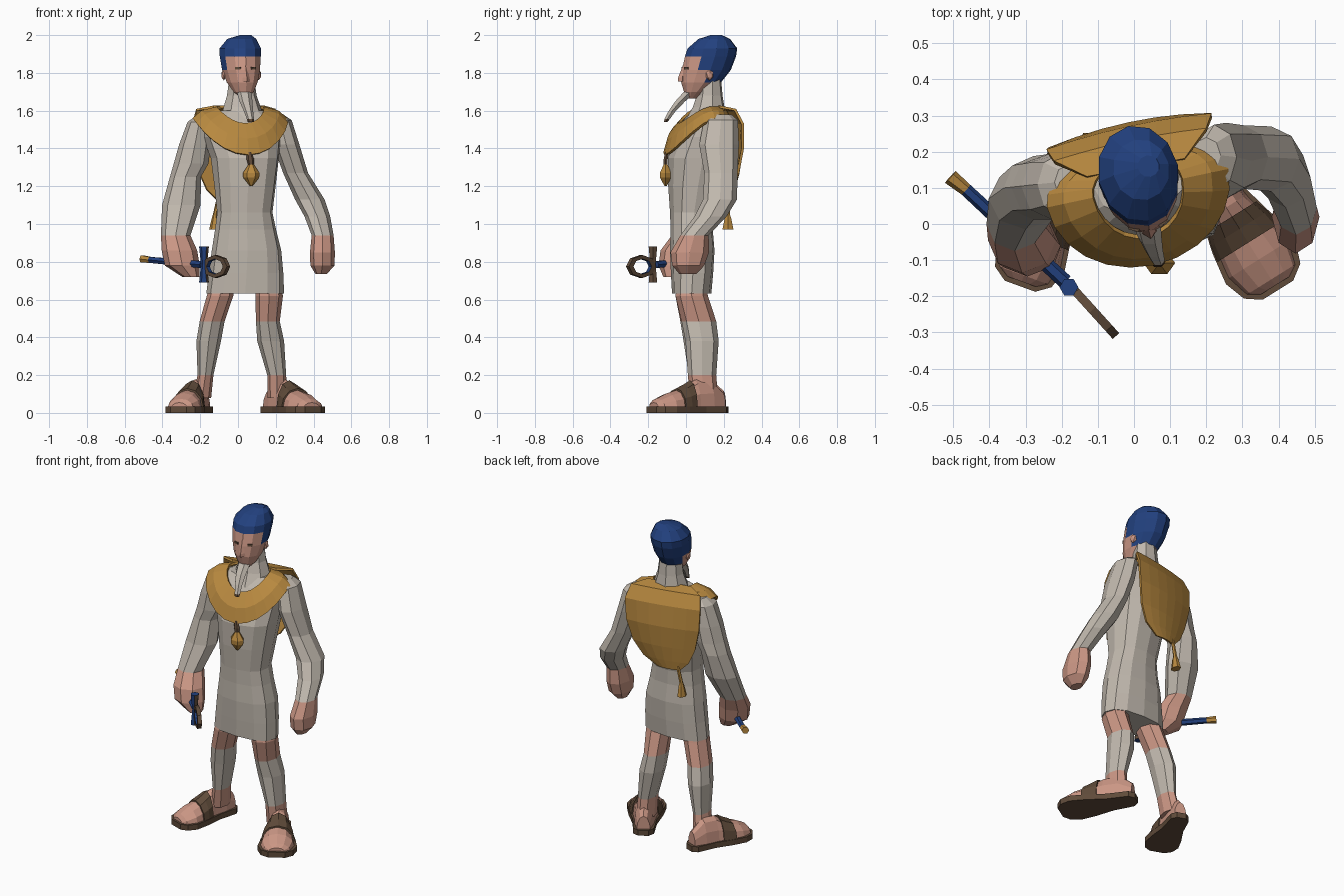
import bpy, bmesh, math
from mathutils import Vector, Matrix

cube = bpy.data.objects.get("Cube")
if cube:
    bpy.data.objects.remove(cube, do_unlink=True)


def material(name, rgb):
    m = bpy.data.materials.new(name)
    m.use_nodes = True
    col = (*rgb, 1.0)
    m.diffuse_color = col
    for node in m.node_tree.nodes:
        if node.type == 'BSDF_PRINCIPLED':
            node.inputs["Base Color"].default_value = col
            node.inputs["Roughness"].default_value = 0.9
    return m


LINEN = material("linen", (0.53, 0.48, 0.42))
SKIN = material("skin", (0.60, 0.31, 0.235))
GOLD = material("ochre gold", (0.48, 0.25, 0.05))
BLUE = material("royal blue", (0.016, 0.052, 0.21))
BROWN = material("leather brown", (0.115, 0.07, 0.042))
TWIST = math.radians(12)  # upper body turns a little to its left


def finish(name, bm, mats, rule=None):
    """Turn a bmesh into a flat-shaded object, colouring faces by rule."""
    bmesh.ops.recalc_face_normals(bm, faces=bm.faces)
    if rule:
        for f in bm.faces:
            f.material_index = rule(f.calc_center_median())
    me = bpy.data.meshes.new(name)
    bm.to_mesh(me)
    bm.free()
    for m in mats:
        me.materials.append(m)
    ob = bpy.data.objects.new(name, me)
    bpy.context.collection.objects.link(ob)
    return ob


def skin_rings(name, rings, mats, rule=None, closed=True, caps=True):
    """Bridge equal-length lists of points with quads."""
    bm = bmesh.new()
    rows = [[bm.verts.new(p) for p in r] for r in rings]
    n = len(rows[0])
    for a, b in zip(rows, rows[1:]):
        for i in range(n if closed else n - 1):
            j = (i + 1) % n
            bm.faces.new((a[i], a[j], b[j], b[i]))
    if caps:
        bm.faces.new(rows[0])
        bm.faces.new(rows[-1])
    return finish(name, bm, mats, rule)


def signed_pow(v, p):
    return math.copysign(abs(v) ** p, v)


def loft(name, sections, mats, rule=None, n=8, yaw=(0, 0), power=1.0):
    """Stack horizontal ellipses (z, x, y, rx, ry), yawing from first to last."""
    rings = []
    for k, (z, x, y, rx, ry) in enumerate(sections):
        t = k / (len(sections) - 1)
        rot = Matrix.Rotation(yaw[0] + (yaw[1] - yaw[0]) * t, 3, 'Z')
        rings.append([Vector((x, y, z)) + rot @ Vector((rx * signed_pow(math.cos(a), power),
                                                        ry * signed_pow(math.sin(a), power), 0))
                      for a in (2 * math.pi * i / n for i in range(n))])
    return skin_rings(name, rings, mats, rule)


def rod(name, path, mats, rule=None, n=6):
    """Tapered tube through (point, radius) pairs."""
    rings = []
    d = (Vector(path[-1][0]) - Vector(path[0][0])).normalized()
    q = d.to_track_quat('Z', 'Y')
    for p, r in path:
        rings.append([Vector(p) + q @ Vector((r * math.cos(a), r * math.sin(a), 0))
                      for a in (2 * math.pi * i / n for i in range(n))])
    return skin_rings(name, rings, mats, rule)


# Tunic and neck
loft("tunic", [(0.632, 0.038, 0.03, 0.206, 0.104), (0.74, 0.043, 0.032, 0.197, 0.112),
               (0.86, 0.045, 0.033, 0.184, 0.118), (0.97, 0.04, 0.03, 0.162, 0.112),
               (1.06, 0.036, 0.03, 0.147, 0.115), (1.2, 0.037, 0.045, 0.163, 0.14),
               (1.35, 0.036, 0.065, 0.182, 0.162), (1.46, 0.02, 0.09, 0.21, 0.15),
               (1.55, 0.012, 0.11, 0.215, 0.115), (1.6, 0.015, 0.12, 0.125, 0.085)],
     [LINEN], n=12, yaw=(0, TWIST), power=0.82)
loft("neck", [(1.55, 0.025, 0.11, 0.12, 0.115), (1.62, 0.022, 0.12, 0.1, 0.085),
              (1.68, 0.02, 0.125, 0.08, 0.07), (1.77, 0.02, 0.125, 0.068, 0.062)],
     [LINEN], yaw=(TWIST, TWIST))

# Head with a close-fitting cap that drops low at the sides and back
loft("head_and_cap", [(1.665, 0.035, 0.03, 0.018, 0.028), (1.70, 0.03, 0.048, 0.055, 0.06),
                      (1.75, 0.022, 0.08, 0.083, 0.108), (1.815, 0.016, 0.108, 0.102, 0.132),
                      (1.888, 0.012, 0.13, 0.111, 0.138), (1.93, 0.012, 0.14, 0.112, 0.134),
                      (1.98, 0.02, 0.15, 0.078, 0.085), (2.0, 0.04, 0.16, 0.03, 0.03)],
     [SKIN, BLUE],
     lambda c: 1 if c.z > 1.888 or (c.z > 1.82 and c.y > 0.065) or (c.z > 1.755 and c.y > 0.115) else 0,
     n=12, yaw=(TWIST, TWIST))
loft("nose", [(1.755, 0.043, -0.022, 0.022, 0.02), (1.775, 0.043, -0.023, 0.018, 0.019),
              (1.85, 0.037, -0.003, 0.009, 0.01)], [SKIN], n=4, yaw=(TWIST, TWIST))
turn = Matrix.Translation((0.016, 0.11, 1.825)) @ Matrix.Rotation(TWIST, 4, 'Z')
for side, s in (("right", -1), ("left", 1)):
    # Eyes: thin plates lying on the slanted face
    bm = bmesh.new()
    bmesh.ops.create_cube(bm, size=1.0, matrix=turn @ Matrix.Translation((s * 0.042, -0.118, 0))
                          @ Matrix.Rotation(s * math.radians(28), 4, 'Z')
                          @ Matrix.Diagonal((0.03, 0.009, 0.012, 1)))
    finish(side + "_eye", bm, [BROWN])
    # Ears
    bm = bmesh.new()
    bmesh.ops.create_icosphere(bm, subdivisions=1, radius=1,
                               matrix=turn @ Matrix.Translation((s * 0.094, -0.005, -0.035))
                               @ Matrix.Diagonal((0.014, 0.022, 0.03, 1)))
    finish(side + "_ear", bm, [SKIN])

# Braided beard
loft("beard", [(1.70, 0.033, 0.02, 0.04, 0.036), (1.65, 0.042, -0.03, 0.034, 0.03),
               (1.60, 0.055, -0.072, 0.025, 0.022), (1.555, 0.066, -0.10, 0.019, 0.016),
               (1.54, 0.068, -0.108, 0.016, 0.01)], [LINEN, BROWN],
     lambda c: 1 if c.z < 1.556 else 0, n=6)

# Broad collar around the neck, its rear tucked under the drape
rot = Matrix.Rotation(TWIST, 3, 'Z')


def collar_ring(rx, front, back, z_front, z_side):
    pts = []
    for i in range(24):
        a = 2 * math.pi * i / 24
        s, c = math.sin(a), math.cos(a)
        y = -front * c if c >= 0 else -back * c
        z = z_side + (z_front - z_side) * max(c, 0) ** 1.5
        pts.append(Vector((0.01, 0.1, z)) + rot @ Vector((rx * s, y, 0)))
    return pts


collar = skin_rings("collar", [collar_ring(0.252, 0.212, 0.12, 1.365, 1.555),
                               collar_ring(0.205, 0.19, 0.11, 1.45, 1.595),
                               collar_ring(0.125, 0.135, 0.085, 1.53, 1.615)],
                    [GOLD], caps=False)

# Rounded back drape hanging from the shoulders
rows = [(1.62, -0.13, 0.13, 0.14, 0.18, 0.0), (1.605, -0.22, 0.17, 0.20, 0.26, 0.012),
        (1.53, -0.24, 0.20, 0.215, 0.30, 0.014), (1.40, -0.235, 0.205, 0.205, 0.30, 0.022),
        (1.27, -0.205, 0.20, 0.175, 0.275, 0.025), (1.18, -0.165, 0.205, 0.12, 0.25, 0.02),
        (1.125, -0.11, 0.215, 0.03, 0.235, 0.01)]
grid = [[(xl + (xr - xl) * t, yl + (yr - yl) * t + b * 4 * t * (1 - t), z)
         for t in (i / 6 for i in range(7))] for z, xl, yl, xr, yr, b in rows]
drape = skin_rings("back_drape", grid, [GOLD], closed=False, caps=False)
for ob in (collar, drape):
    mod = ob.modifiers.new("thickness", 'SOLIDIFY')
    mod.thickness = 0.014
    mod.offset = 0
loft("drape_tassel", [(1.15, -0.10, 0.225, 0.01, 0.01), (1.05, -0.122, 0.222, 0.011, 0.012),
                      (1.03, -0.123, 0.222, 0.016, 0.02), (0.97, -0.128, 0.222, 0.025, 0.034)],
     [GOLD], n=6)

# Pendant on a short cord
loft("pendant_cord", [(1.38, 0.06, -0.10, 0.014, 0.012), (1.34, 0.066, -0.108, 0.02, 0.012),
                      (1.30, 0.07, -0.108, 0.012, 0.012)], [BROWN], n=6)
loft("pendant", [(1.315, 0.07, -0.108, 0.014, 0.012), (1.27, 0.07, -0.108, 0.044, 0.035),
                 (1.245, 0.07, -0.108, 0.042, 0.034), (1.2, 0.07, -0.108, 0.006, 0.006)], [GOLD], n=6)

# Arms: sleeve to the wrist, then a closed fist
below_wrist = lambda c: 1 if c.z < 0.935 else 0
loft("left_arm", [(1.58, 0.20, 0.19, 0.04, 0.05), (1.55, 0.222, 0.185, 0.062, 0.09),
                  (1.42, 0.255, 0.175, 0.07, 0.105), (1.27, 0.305, 0.185, 0.066, 0.088),
                  (1.13, 0.38, 0.18, 0.078, 0.09), (1.04, 0.42, 0.13, 0.068, 0.085),
                  (0.94, 0.448, 0.045, 0.058, 0.075), (0.85, 0.447, 0.02, 0.066, 0.102),
                  (0.78, 0.447, 0.012, 0.064, 0.085), (0.735, 0.44, 0.01, 0.03, 0.045)],
     [LINEN, SKIN], below_wrist)
loft("right_arm", [(1.575, -0.18, 0.115, 0.04, 0.05), (1.54, -0.205, 0.11, 0.062, 0.085),
                   (1.42, -0.228, 0.105, 0.084, 0.092), (1.32, -0.248, 0.102, 0.092, 0.09),
                   (1.25, -0.278, 0.10, 0.082, 0.088),
                   (1.10, -0.30, 0.07, 0.102, 0.085), (0.94, -0.33, 0.0, 0.078, 0.075),
                   (0.86, -0.31, -0.045, 0.094, 0.09), (0.78, -0.295, -0.06, 0.092, 0.085),
                   (0.72, -0.25, -0.07, 0.045, 0.05)], [LINEN, SKIN], below_wrist)

# Legs: bare knee and ankle, wrapped shin
leg_rule = lambda c: 0 if 0.2 < c.z < 0.485 else 1
loft("left_leg", [(0.70, 0.16, 0.03, 0.06, 0.07), (0.62, 0.165, 0.03, 0.073, 0.086),
                  (0.485, 0.158, 0.068, 0.063, 0.092), (0.38, 0.173, 0.085, 0.071, 0.088),
                  (0.2, 0.205, 0.085, 0.05, 0.075), (0.08, 0.208, 0.095, 0.052, 0.075)],
     [LINEN, SKIN], leg_rule)
loft("right_leg", [(0.70, -0.08, 0.03, 0.06, 0.07), (0.62, -0.095, 0.03, 0.07, 0.086),
                   (0.485, -0.137, 0.055, 0.066, 0.085), (0.38, -0.155, 0.075, 0.065, 0.088),
                   (0.2, -0.172, 0.085, 0.042, 0.07), (0.08, -0.19, 0.10, 0.048, 0.075)],
     [LINEN, SKIN], leg_rule)


# Feet in sandals
def foot(side, heel, degrees, size):
    heel = Vector((*heel, 0))
    a0 = math.radians(degrees)
    u = Vector((math.sin(a0), -math.cos(a0), 0))
    v = Vector((-u.y, u.x, 0))

    def arch(d, hw, h, base=0.025):
        return [heel + (u * d + v * (hw * math.cos(a))) * size + Vector((0, 0, base + h * math.sin(a)))
                for a in (math.pi * i / 6 for i in range(7))]

    skin_rings(side + "_foot", [arch(0.0, 0.04, 0.09), arch(0.08, 0.058, 0.155),
                                arch(0.17, 0.067, 0.15), arch(0.25, 0.086, 0.105),
                                arch(0.34, 0.10, 0.08), arch(0.405, 0.082, 0.05),
                                arch(0.425, 0.05, 0.03)], [SKIN])
    skin_rings(side + "_sandal_strap", [arch(0.2, 0.08, 0.148), arch(0.24, 0.094, 0.125),
                                        arch(0.285, 0.102, 0.105)], [BROWN])
    half = [(-0.02, 0.03), (0.01, 0.06), (0.14, 0.07), (0.26, 0.1), (0.35, 0.113),
            (0.41, 0.092), (0.44, 0.05)]
    outline = [heel + (u * d + v * w) * size for d, w in half]
    outline += [heel + (u * d - v * w) * size for d, w in reversed(half)]
    skin_rings(side + "_sandal_sole", [outline, [p + Vector((0, 0, 0.034)) for p in outline]], [BROWN])


foot("left", (0.165, 0.19), 32, 1.0)
foot("right", (-0.18, 0.2), -20, 0.9)

# Looped cross held in the right hand
rod("cross_handle", [((-0.508, 0.13, 0.815), 0.022), ((-0.465, 0.095, 0.81), 0.018),
                     ((-0.19, -0.16, 0.785), 0.021)], [BLUE, GOLD],
    lambda c: 1 if c.x < -0.475 else 0)
rod("cross_bar", [((-0.18, -0.175, 0.69), 0.026), ((-0.18, -0.175, 0.785), 0.016),
                  ((-0.18, -0.175, 0.88), 0.026)], [BLUE, BROWN],
    lambda c: 1 if c.x > -0.173 else 0)
direction = Vector((0.67, -0.74, 0)).normalized()
normal = Vector((-direction.y, direction.x, 0))
centre = Vector((-0.115, -0.238, 0.775))
rings = []
for i in range(9):
    a = 2 * math.pi * (i % 8) / 8
    out = direction * math.cos(a) + Vector((0, 0, math.sin(a) * 0.62))
    rings.append([centre + out * r + normal * w
                  for r, w in ((0.065, -0.012), (0.097, -0.012), (0.097, 0.012), (0.065, 0.012))])


def loop_rule(c):
    p = c - centre
    radius = math.hypot(p.dot(direction), p.z / 0.62)
    return 0 if radius < 0.07 else 1


skin_rings("cross_loop", rings, [BLUE, BROWN], loop_rule, caps=False)
